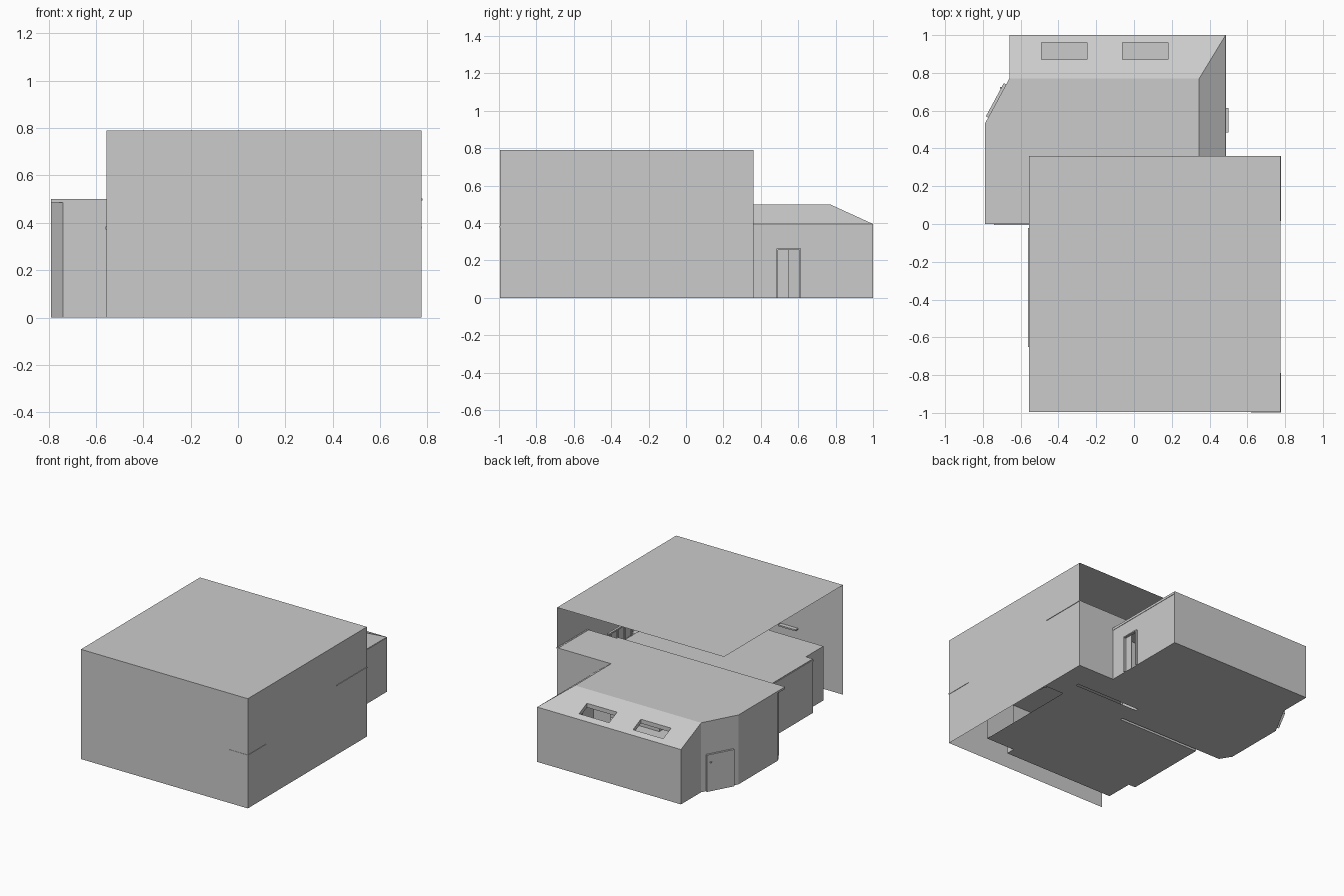
import bpy, bmesh
from mathutils import Vector

if "Cube" in bpy.data.objects:
    bpy.data.objects.remove(bpy.data.objects["Cube"])


def make(name, faces):
    """Mesh object from a list of faces, each a list of 3D points."""
    bm = bmesh.new()
    for f in faces:
        bm.faces.new([bm.verts.new(p) for p in f])
    bmesh.ops.remove_doubles(bm, verts=bm.verts, dist=1e-5)
    me = bpy.data.meshes.new(name)
    bm.to_mesh(me)
    bm.free()
    ob = bpy.data.objects.new(name, me)
    bpy.context.collection.objects.link(ob)
    return ob


def flat(points, z):
    return [[(x, y, z) for x, y in points]]


def box(x0, x1, y0, y1, z0, z1):
    a = [(x0, y0), (x1, y0), (x1, y1), (x0, y1)]
    faces = flat(a[::-1], z0) + flat(a, z1)
    for p, q in zip(a, a[1:] + a[:1]):
        faces += panel((*p, z0), (*q, z0), (*p, z1))
    return faces


def panel(o, pu, pv, holes=()):
    """Flat sheet from corner o to pu and pv; holes are (u0, u1, v0, v1) fractions."""
    o, pu, pv = Vector(o), Vector(pu), Vector(pv)
    us = sorted({0, 1, *[h[0] for h in holes], *[h[1] for h in holes]})
    vs = sorted({0, 1, *[h[2] for h in holes], *[h[3] for h in holes]})
    at = lambda u, v: o + (pu - o) * u + (pv - o) * v
    faces = []
    for u0, u1 in zip(us, us[1:]):
        for v0, v1 in zip(vs, vs[1:]):
            um, vm = (u0 + u1) / 2, (v0 + v1) / 2
            if not any(h[0] < um < h[1] and h[2] < vm < h[3] for h in holes):
                faces.append([at(u0, v0), at(u1, v0), at(u1, v1), at(u0, v1)])
    return faces


def wall(p, q, z0, z1, holes=()):
    return panel((*p, z0), (*q, z0), (*p, z1), holes)


def walls(path, z0, z1):
    return sum((wall(p, q, z0, z1) for p, q in zip(path, path[1:])), [])


# Heights: eave, flat roof, upper floor, outer shell
E, R, U, H = 0.395, 0.50, 0.39, 0.79

# Outer shell: front, right side and top only
L, RT, F, B = -0.555, 0.775, -0.995, 0.36
make("shell_front", wall((L, F), (RT, F), 0, H))
make("shell_right", wall((RT, F), (RT, B), 0, H))
make("shell_top", flat([(L, F), (RT, F), (RT, B), (L, B)], H))

# Rear wing floor and flat roof
make("rear_floor", flat([(-.74, 0), (.1, 0), (.1, .16), (.62, .16), (.62, B), (.485, B),
                         (.485, 1), (-.66, 1), (-.66, .77), (-.79, .53), (-.79, .08)], 0))
make("rear_flat_roof", flat([(-.79, 0), (.54, 0), (.54, .015), (RT, .015), (RT, B), (.345, B),
                             (.345, .77), (-.66, .77), (-.79, .53)], R))

# Rear wing walls
make("rear_back_wall", wall((.485, 1), (-.66, 1), 0, E))
make("rear_gable_wall", [[(-.66, 1, 0), (-.66, .77, 0), (-.66, .77, R), (-.66, 1, E)]])
make("rear_right_wall", wall((.485, B), (.485, 1), 0, E,
                             [(.125 / .64, .255 / .64, 0, .265 / E)]))
make("rear_diagonal_wall", wall((-.66, .77), (-.79, .53), 0, R))
make("rear_left_wall", walls([(-.79, .53), (-.79, .08), (-.74, 0)], 0, R - .015))
make("rear_left_fascia", walls([(-.79, .53), (-.79, 0), (-.74, 0)], R - .015, R))
make("rear_front_wall", wall((-.74, 0), (.1, 0), 0, R))
make("rear_inner_wall", walls([(.1, 0), (.1, .16), (.62, .16)], 0, R))
make("stair_back_wall", wall((.345, B), (RT, B), 0, R))
make("front_sill", box(-.74, -.555, -.004, .01, .295, .305))

# Sloped roof with two skylights
x0, x1 = -.66, .345
holes = [((a - x0) / (x1 - x0), (b - x0) / (x1 - x0), .04 / .23, .13 / .23)
         for a, b in ((-.49, -.25), (-.06, .18))]
slope = panel((x0, 1, E), (x1, 1, E), (x0, .77, R), holes)
slope.append([(x1, 1, E), (.485, 1, E), (x1, .77, R)])
make("back_roof_slope", slope)
make("side_roof_slope", [[(.485, 1, E), (.485, B, E), (x1, B, R), (x1, .77, R)]])
for i, (a, b) in enumerate(((-.49, -.25), (-.06, .18))):
    zl, zh = E + .04 / .23 * .105, E + .13 / .23 * .105
    ring = [(a, .96, zl), (b, .96, zl), (b, .87, zh), (a, .87, zh)]
    make(f"skylight_liner_{i + 1}",
         [[p, q, (q[0], q[1], q[2] - .03), (p[0], p[1], p[2] - .03)]
          for p, q in zip(ring, ring[1:] + ring[:1])])

# Eave gutters
make("back_gutter", box(-.66, .487, .997, 1.0, .375, .392))
make("side_gutter", box(.483, .488, B, 1, .375, .392))

# Right doorway: projecting frame and half open leaf
make("right_door_frame", box(.48, .50, .485, .492, 0, .265) + box(.48, .50, .608, .615, 0, .265)
     + box(.48, .50, .485, .615, .257, .265))
make("right_door_leaf", box(.478, .484, .49, .55, 0, .26))

# Left diagonal door with handle
d = Vector((-.13, -.24)).normalized()
n = Vector((-d.y, d.x))
if n.x > 0:
    n = -n
s = Vector((-.66, .77)) + d * .035
e = s + d * .20
o = n * .014
make("left_door", walls([s, s + o, e + o, e], 0, .265)
     + [[(*s, .265), (*(s + o), .265), (*(e + o), .265), (*e, .265)]])
k = s + o + d * .03
make("left_door_handle", box(k.x - .006, k.x + .004, k.y - .006, k.y + .006, .205, .213))

# Front room: floor, upper floor and walls
room = [(-.555, -.02), (-.555, -.65), (-.50, -.65), (-.50, -.85), (.39, -.85),
        (.39, -.785), (.62, -.785), (.62, .14), (.1, .14), (.1, -.02)]
make("front_room_floor", flat(room, 0))
make("front_room_ceiling", flat(room, U))
make("front_room_walls", walls(room[:7], 0, U))
make("front_room_back_wall", wall(room[-1], room[0], 0, U))
make("left_window_sill", box(-.56, -.55, -.65, -.02, .372, .385))
make("front_ledge", box(-.20, -.06, -.99, -.96, .375, .385))

# Stairs along the right wall: lower steps, long flight, top landing
steps = []
for i in range(4):
    steps += box(.62, RT, .27 - .09 * i, .36 - .09 * i, 0.0, .04 + .03 * i)
steps += box(.62, RT, -.18, 0, .12, .15)
N = 12
for i in range(N):
    y = -.18 - i * .61 / N
    z = .15 + (i + 1) * .235 / N
    steps += box(.62, RT, y - .61 / N, y, z - .04, z)
make("stairs", steps)
make("stair_landing", box(.62, RT + .003, -.997, -.79, .375, .385))
make("stair_string", [[(RT + .003, -.18, .165), (RT + .003, -.79, .385),
                       (RT + .003, -.79, .375), (RT + .003, -.18, .155)]])
make("ceiling_edge", box(RT - .01, RT + .004, .015, B, .495, .502))

# Railing beside the stairwell
rail = box(.612, .628, -.76, 0, .495, .505)
for i in range(10):
    y = -.75 + i * .08
    rail += box(.615, .625, y, y + .01, U, .495)
make("stair_railing", rail)
